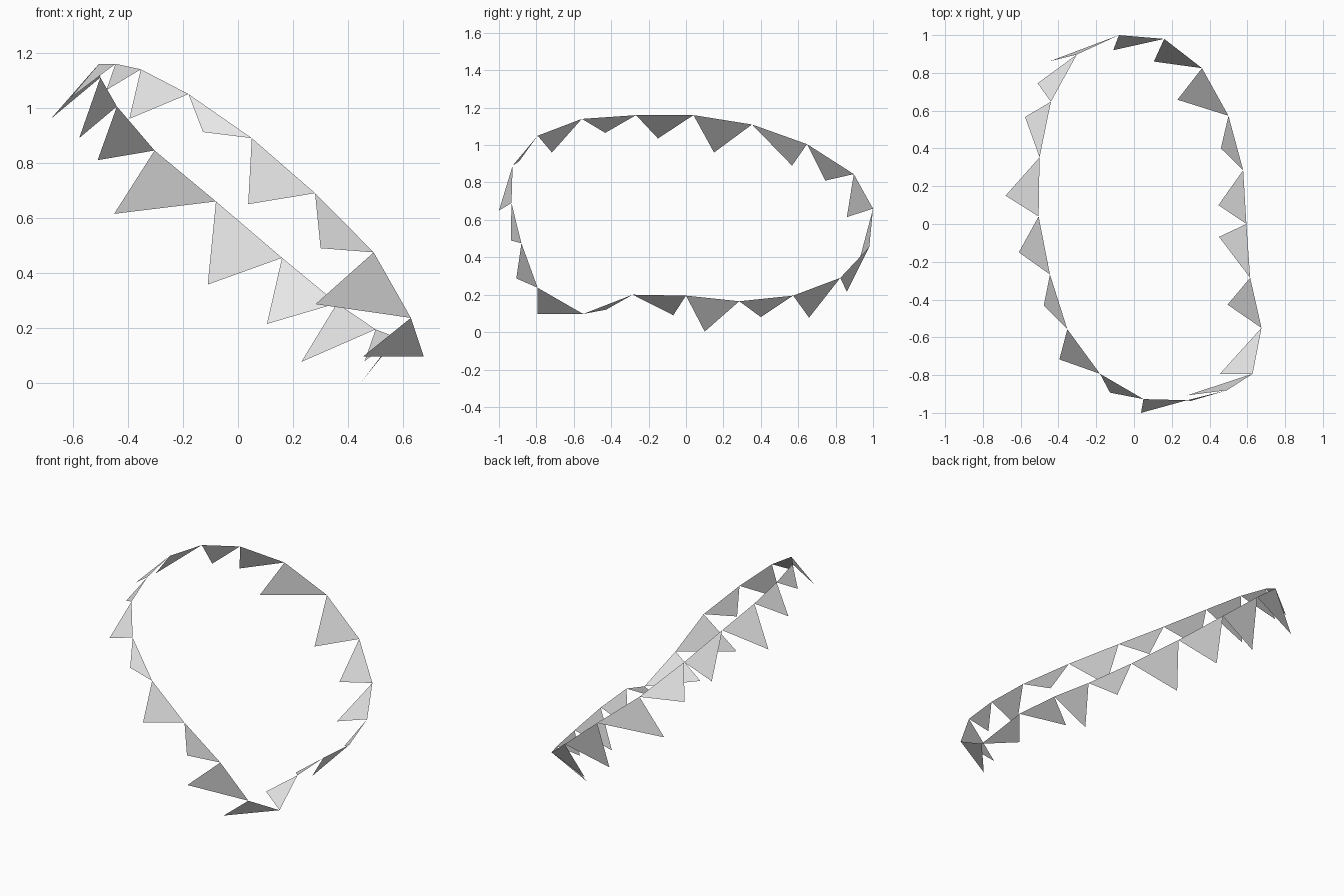
import bpy
import bmesh
from mathutils import Vector

# Remove the default object
default_object = bpy.data.objects.get("Cube")
if default_object:
    bpy.data.objects.remove(default_object, do_unlink=True)


def make_material(name, value):
    """Create a plain grey material usable in the viewport and in renders."""
    material = bpy.data.materials.new(name)
    material.use_nodes = True
    colour = (value, value, value, 1.0)
    material.diffuse_color = colour
    for node in material.node_tree.nodes:
        if node.type == "BSDF_PRINCIPLED":
            node.inputs["Base Color"].default_value = colour
    return material


def make_pennant(name, start, tip, end, material):
    """Build one flat triangular flag hanging between two points of the loop."""
    mesh = bpy.data.meshes.new(name)
    bm = bmesh.new()
    corners = [bm.verts.new(Vector(point)) for point in (start, tip, end)]
    bm.faces.new(corners)
    bm.to_mesh(mesh)
    bm.free()
    mesh.materials.append(material)
    pennant = bpy.data.objects.new(name, mesh)
    bpy.context.scene.collection.objects.link(pennant)
    return pennant


# Tilted closed loop from which the pennants hang
loop_path = [
    (-.08, 1, .66), (.16, .98, .455), (.36, .825, .29), (.5, .573, .195),
    (.578, .285, .165), (.595, 0, .195), (.615, -.285, .2),
    (.675, -.55, .097), (.628, -.793, .237), (.493, -.88, .475),
    (.28, -.933, .69), (.05, -.927, .89), (-.18, -.793, 1.05),
    (-.353, -.557, 1.14), (-.445, -.267, 1.16), (-.505, .04, 1.16),
    (-.5, .353, 1.11), (-.44, .647, 1.005), (-.303, .897, .845),
]

# Free tip of the pennant that follows each loop point
pennant_tips = [
    (-.11, .92, .358), (.105, .86, .215), (.23, .658, .077),
    (.46, .4, .08), (.447, .1, .003), (.45, -.068, .09),
    (.495, -.427, .12), (.455, -.793, .097), (.282, -.907, .287),
    (.3, -.937, .49), (.037, -1, .65), (-.127, -.893, .912),
    (-.395, -.717, .96), (-.478, -.432, 1.065), (-.61, -.15, 1.035),
    (-.68, .15, .96), (-.577, .567, .89), (-.51, .745, .81),
    (-.45, .86, .615),
]

grey_cloth = make_material("light grey cloth", 0.8)

# Hang a pennant on each section, closing the loop at the last one
for index, (start, tip) in enumerate(zip(loop_path, pennant_tips)):
    end = loop_path[(index + 1) % len(loop_path)]
    make_pennant(f"pennant_{index + 1}", start, tip, end, grey_cloth)
